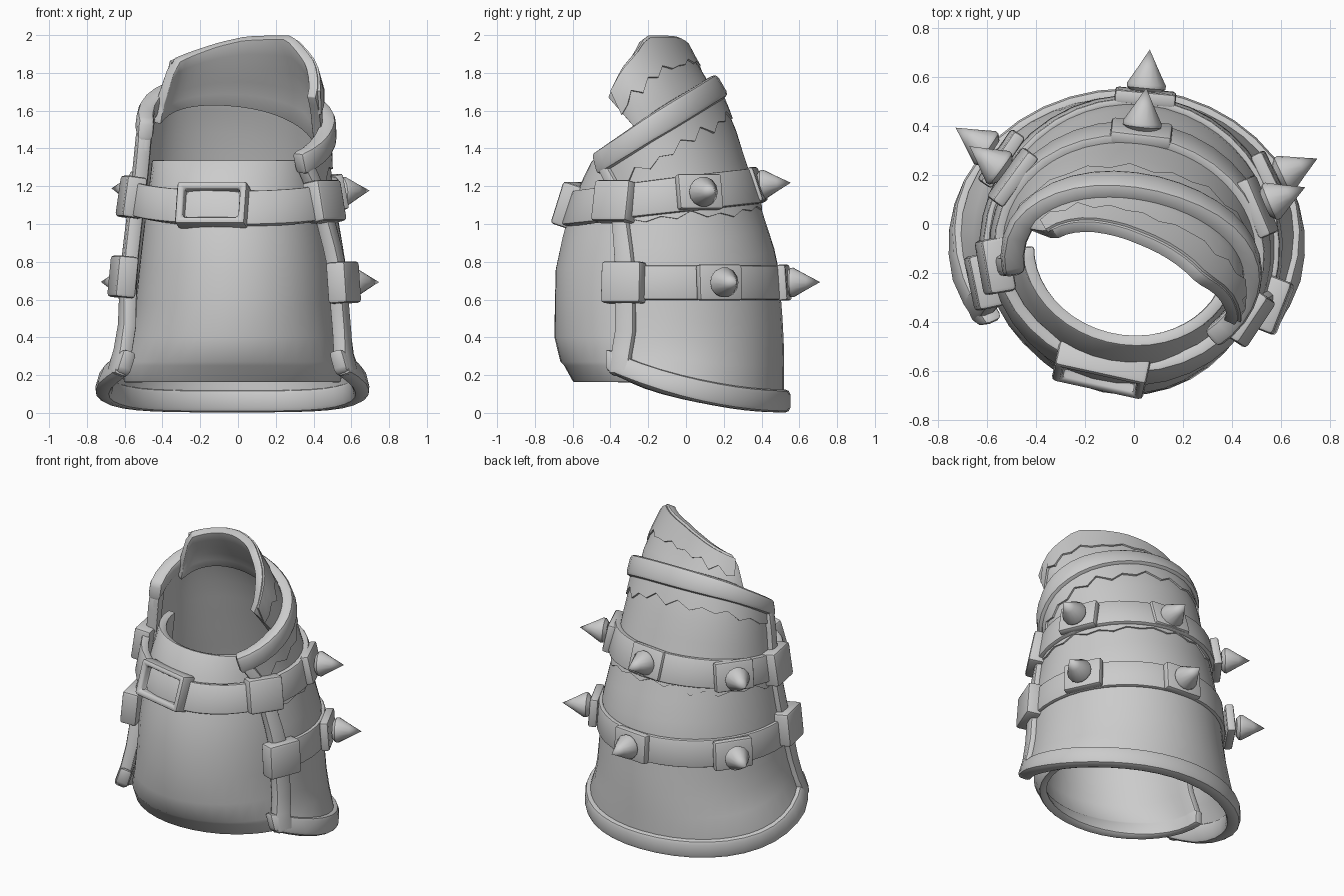
import bpy, bmesh, random
from math import sin, cos, radians, pi
from mathutils import Vector, Matrix

if "Cube" in bpy.data.objects:
    bpy.data.objects.remove(bpy.data.objects["Cube"])

random.seed(4)

# body sections: z, centre x, centre y, radius x, radius y, twist in degrees
SECTIONS = [(0, -.03, -.10, .68, .60, 0), (.16, -.03, -.10, .68, .60, 0),
            (.3, -.025, -.10, .62, .60, -1), (.45, -.015, -.10, .59, .595, -1),
            (.8, -.01, -.10, .56, .57, -3), (1.2, -.02, -.10, .50, .44, -8),
            (1.5, -.015, -.15, .48, .385, -17), (1.7, 0, -.21, .475, .35, -22),
            (1.87, 0, -.25, .43, .28, -23), (2.0, 0, -.27, .38, .23, -24)]
RIGHT_EDGE = [(.2, -29), (.4, -25), (.8, -24), (1.1, -28), (1.32, -38)]
LEFT_EDGE = [(.2, 209), (.4, 205), (.8, 198), (1.1, 200), (1.45, 208)]


def lerp(a, b, t):
    return a + (b - a) * t


def table(rows, x):
    """Linear lookup; returns a value, or a list when rows are wider."""
    x = min(max(x, rows[0][0]), rows[-1][0])
    for p, q in zip(rows, rows[1:]):
        if x <= q[0]:
            t = (x - p[0]) / (q[0] - p[0])
            r = [lerp(i, j, t) for i, j in zip(p[1:], q[1:])]
            return r if len(r) > 1 else r[0]


def point(a, z, off=0):
    cx, cy, rx, ry, tw = table(SECTIONS, z)
    a, tw = radians(a), radians(tw)
    u, v = (rx + off) * cos(a), (ry + off) * sin(a)
    return Vector((cx + u * cos(tw) - v * sin(tw), cy + u * sin(tw) + v * cos(tw), z))


def bottom(a):
    y = point(a, .15).y
    return .003 + .24 * (max(.5 - y, 0) / .93) ** 1.9


def on_slope(a, z0, slope, y0):
    z = z0
    for _ in range(12):
        z = z0 + slope * (point(a, z).y - y0)
    return z


def rim(a):
    return on_slope(a, 1.32, .73, -.45)


def strap_z(a):
    return on_slope(a, 1.085, .13, -.6)


def finish(ob, bevel, segs=2):
    if bevel:
        m = ob.modifiers.new("bevel", 'BEVEL')
        m.width, m.segments, m.limit_method, m.angle_limit = bevel, segs, 'ANGLE', radians(40)
    bpy.ops.object.select_all(action='DESELECT')
    ob.select_set(True)
    bpy.context.view_layer.objects.active = ob
    bpy.ops.object.convert(target='MESH')
    bpy.ops.object.shade_smooth_by_angle(angle=radians(38))


def new_object(name, bm):
    me = bpy.data.meshes.new(name)
    bm.to_mesh(me)
    bm.free()
    ob = bpy.data.objects.new(name, me)
    bpy.context.collection.objects.link(ob)
    return ob


def patch(name, fn, nu, nv, thick, bevel=.01):
    """Curved plate: fn(u, v) gives angle, height, offset on the body."""
    bm = bmesh.new()
    g = [[bm.verts.new(point(*fn(i / nu, j / nv))) for j in range(nv + 1)] for i in range(nu + 1)]
    for i in range(nu):
        for j in range(nv):
            bm.faces.new((g[i][j], g[i + 1][j], g[i + 1][j + 1], g[i][j + 1]))
    bmesh.ops.remove_doubles(bm, verts=bm.verts[:], dist=1e-4)
    ob = new_object(name, bm)
    m = ob.modifiers.new("solid", 'SOLIDIFY')
    m.thickness, m.offset, m.use_even_offset = thick, -1, True
    finish(ob, bevel)


def frame(a, z, off):
    p = point(a, z, off)
    t = (point(a + 2, z, off) - point(a - 2, z, off)).normalized()
    up = point(a, z + .06, off) - point(a, z - .06, off)
    n = t.cross(up).normalized()
    m = Matrix((t, n.cross(t), n)).transposed().to_4x4()
    m.translation = p
    return m


def block(name, a, z, w, h, d, off, window=0, bevel=.018):
    """Bevelled box on the body surface, optionally with a recessed window."""
    bm = bmesh.new()
    bmesh.ops.create_cube(bm, size=1, matrix=Matrix.Diagonal((w, h, d, 1)))
    if window:
        top = max(bm.faces, key=lambda f: f.calc_center_median().z)
        bmesh.ops.inset_region(bm, faces=[top], thickness=window)
        walls = bmesh.ops.extrude_face_region(bm, geom=[top])
        low = [v for v in walls["geom"] if isinstance(v, bmesh.types.BMVert)]
        bmesh.ops.translate(bm, verts=low, vec=(0, 0, -d * .5))
        if top.is_valid:
            bmesh.ops.delete(bm, geom=[top], context='FACES_ONLY')
    bm.transform(frame(a, z, off))
    finish(new_object(name, bm), bevel)


def spike(name, a, z, off):
    m = frame(a, z, off)
    n = m.col[2].to_3d()
    n.z *= .2
    rot = n.to_track_quat('Z', 'Y').to_matrix().to_4x4()
    rot.translation = m.translation
    bm = bmesh.new()
    prof, sides = [(.055, 0), (.078, .02), (.08, .035), (.04, .105)], 14
    rings = [[bm.verts.new((r * cos(2 * pi * k / sides), r * sin(2 * pi * k / sides), h))
              for k in range(sides)] for r, h in prof]
    tip = bm.verts.new((0, 0, .178))
    for k in range(sides):
        l = (k + 1) % sides
        for p, q in zip(rings, rings[1:]):
            bm.faces.new((p[k], p[l], q[l], q[k]))
        bm.faces.new((rings[-1][k], rings[-1][l], tip))
    bm.faces.new(rings[0][::-1])
    bm.transform(rot)
    finish(new_object(name, bm), 0)


# back shell, open at the front
def shell(u, v):
    a = lerp(-28, 206, u)
    for _ in range(4):
        z = lerp(bottom(a) + .01, rim(a), v)
        a = lerp(table(RIGHT_EDGE, z), table(LEFT_EDGE, z), u)
    return a, z, .02


patch("back_shell", shell, 28, 14, .04)

# raised borders of the shell
patch("bottom_trim", lambda u, v: (lerp(-30, 210, u), bottom(lerp(-30, 210, u)) + .12 * v, .052),
      26, 1, .085, .024)
patch("top_trim", lambda u, v: (lerp(-38, 208, u), rim(lerp(-38, 208, u)) + .115 * (v - .55), .06),
      24, 1, .09, .025)
for side, edge, s, top in (("right", RIGHT_EDGE, 1, 1.33), ("left", LEFT_EDGE, -1, 1.5)):
    def trim(u, v, edge=edge, s=s, top=top):
        z = lerp(.21, top, v)
        e = table(edge, z)
        return lerp(e, e + 10 * s, u if s > 0 else 1 - u), z, .055
    patch(side + "_edge_trim", trim, 1, 10, .08, .022)

# front sleeve plate bulging between the shell edges
SLEEVE = [(.16, -.105), (.25, -.055), (.27, -.035), (.4, 0), (.9, .025), (1.1, .035), (1.2, .025), (1.34, -.045)]
HEIGHTS = [.16, .25, .27, .4, .58, .76, .93, 1.1, 1.2, 1.34]


def sleeve(u, v):
    z = HEIGHTS[round(v * 9)]
    a = lerp(lerp(176, 190, v), lerp(364, 346, v), u)
    off = table(SLEEVE, z)
    return a, z, lerp(off, min(off, -.05), cos(radians(a)) ** 2)


patch("front_sleeve", sleeve, 20, 9, .05)

# collar plate rising behind the opening
COLLAR = [(-8, 1.67), (0, 1.73), (12, 1.82), (32, 1.91), (50, 2.0), (75, 2.0), (98, 1.995),
          (120, 1.965), (148, 1.91), (168, 1.87), (178, 1.64)]


def collar(u, v):
    a = lerp(lerp(10, -8, v), 178, u)
    lo = rim(a) - .1
    return a, lerp(lo, max(table(COLLAR, a), lo + .08), v), -.01


patch("collar", collar, 24, 5, .05, .012)


# thin ragged layers with torn lower edges
def ragged(name, a0, a1, low, high, off, n=22):
    jag = [random.uniform(0, .035) + (.03 if i % 2 else 0) for i in range(n + 1)]

    def fn(u, v):
        a = lerp(a0, a1, u)
        return a, lerp(low(a) - jag[round(u * n)], high(a), v), off
    patch(name, fn, n, 2, .018, 0)


ragged("middle_torn_layer", -16, 190, lambda a: strap_z(a) - .09, strap_z, .03)
ragged("upper_torn_layer", -28, 198, lambda a: rim(a) - .12, rim, .032)
ragged("collar_torn_layer", -2, 166, lambda a: lerp(rim(a), table(COLLAR, a), .6),
       lambda a: table(COLLAR, a) - .01, .002, 18)

# straps
patch("upper_strap", lambda u, v: (360 * u, strap_z(360 * u) + .18 * (v - .5), .055), 36, 1, .05)
patch("lower_strap", lambda u, v: (lerp(-22, 197, u), .69 + .18 * (v - .5), .042), 24, 1, .035)

# buckle: raised frame around the strap
block("buckle", 264, strap_z(264) + .01, .38, .235, .11, .035, window=.055)

# clips where straps cross the edge trims
for tag, zs in (("upper", strap_z), ("lower", lambda a: .69)):
    for side, edge, s in (("right", RIGHT_EDGE, 1), ("left", LEFT_EDGE, -1)):
        a = table(edge, zs(0)) + 5 * s
        block(f"{tag}_{side}_clip", a, zs(a) + (.03 if s < 0 and tag == "lower" else 0),
              .225, .22, .11, .045)

# spiked studs: angle and extra outward shift
for tag, zs, spots in (("upper", strap_z, ((28, .02), (92, -.025), (154, .035))),
                       ("lower", lambda a: .69, ((28, .025), (87, -.01), (148, .05)))):
    for i, (a, out) in enumerate(spots):
        block(f"{tag}_stud_plate_{i}", a, zs(a), .25, .19, .055, .046 + out * .5, bevel=.014)
        spike(f"{tag}_spike_{i}", a, zs(a), .068 + out)
